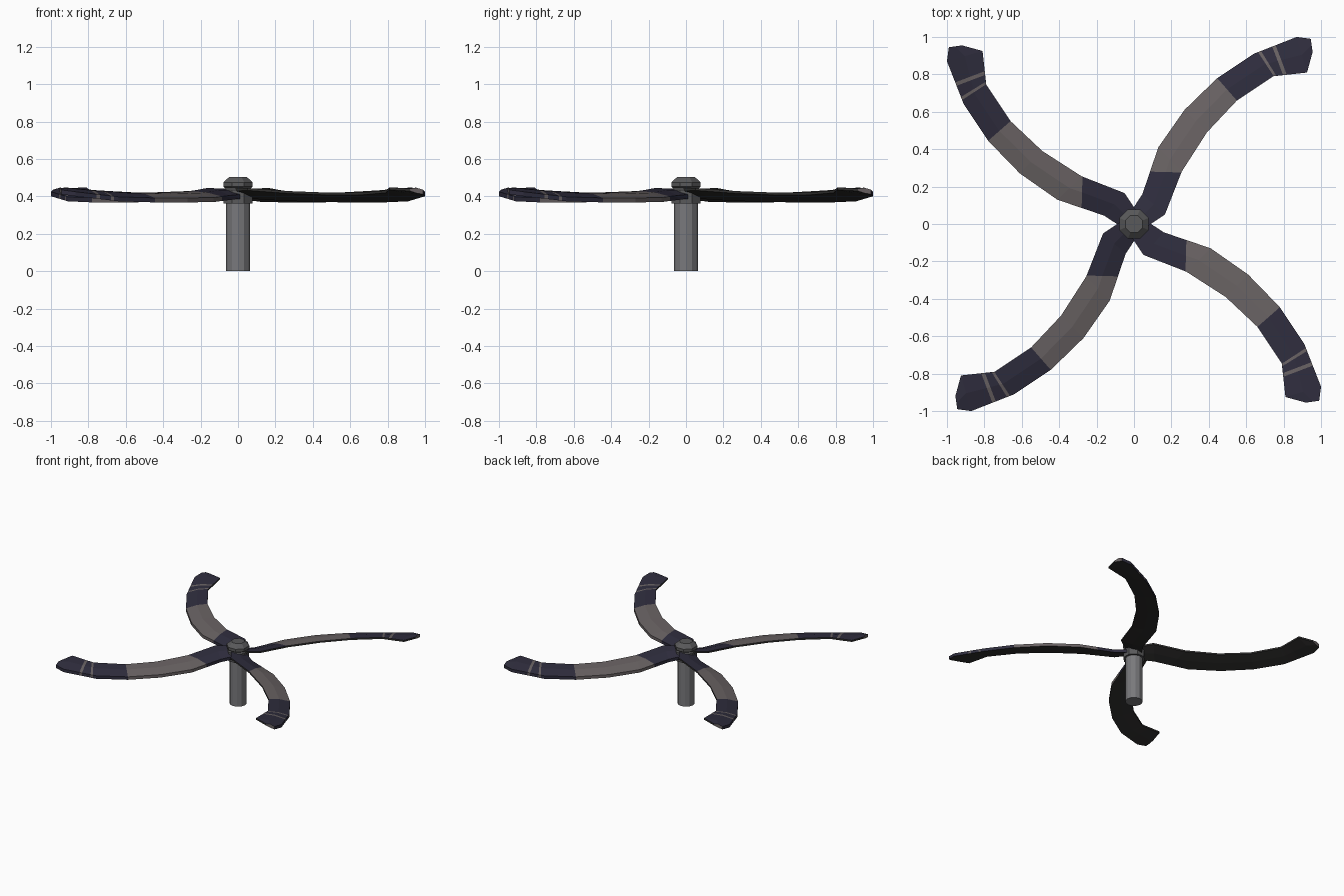
import bpy, bmesh, math
from mathutils import Matrix

if "Cube" in bpy.data.objects:
    bpy.data.objects.remove(bpy.data.objects["Cube"])


def material(name, rgb):
    m = bpy.data.materials.new(name)
    m.diffuse_color = (*rgb, 1)
    m.use_nodes = True
    m.node_tree.nodes["Principled BSDF"].inputs["Base Color"].default_value = m.diffuse_color
    return m


GREY = material("warm_grey", (0.14, 0.122, 0.124))
NAVY = material("dark_navy", (0.028, 0.026, 0.047))
CHAR = material("charcoal", (0.03, 0.029, 0.028))
STEEL = material("shaft_grey", (0.19, 0.19, 0.2))
HUB = material("hub_grey", (0.1, 0.1, 0.103))


def lathe(name, profile, sides, mat, turn=0.0):
    """Flat-sided solid of revolution from (radius, z) points."""
    bm = bmesh.new()
    rings = [[bm.verts.new((r * math.cos(turn + 2 * math.pi * i / sides),
                            r * math.sin(turn + 2 * math.pi * i / sides), z))
              for i in range(sides)] for r, z in profile]
    for a, b in zip(rings, rings[1:]):
        for i in range(sides):
            j = (i + 1) % sides
            bm.faces.new((a[i], a[j], b[j], b[i]))
    bm.faces.new(rings[0][::-1])
    bm.faces.new(rings[-1])
    return finish(name, bm, [mat])


def finish(name, bm, mats):
    bmesh.ops.recalc_face_normals(bm, faces=bm.faces)
    me = bpy.data.meshes.new(name)
    bm.to_mesh(me)
    bm.free()
    for m in mats:
        me.materials.append(m)
    ob = bpy.data.objects.new(name, me)
    bpy.context.collection.objects.link(ob)
    return ob


# shaft and hub
lathe("shaft", [(0.064, 0), (0.064, 0.38)], 12, STEEL)
lathe("hub_collar", [(0.083, 0.362), (0.083, 0.435), (0.07, 0.45)], 8, HUB, math.pi / 8)
lathe("hub_cap", [(0.07, 0.44), (0.085, 0.452), (0.085, 0.475), (0.05, 0.505)], 8, HUB, math.pi / 8)


def mix(p, q, t):
    return tuple(a + (b - a) * t for a, b in zip(p, q))


# blade stations: leading (low) edge, trailing (high) edge, as x, y, top z
lead = [(0.03, 0.04, .415), (0.16, -0.045, .405), (0.41, -0.13, .394), (0.61, -0.27, .392),
        (0.78, -0.445, .392), (0.91, -0.64, .398), (1.0, -0.87, .425), (0.99, -0.945, .435)]
trail = [(-0.04, -0.03, .44), (0.05, -0.165, .445), (0.28, -0.255, .428), (0.49, -0.39, .42),
         (0.66, -0.55, .421), (0.79, -0.745, .432), (0.81, -0.925, .448), (0.92, -0.955, .442)]

# split the straight runs where the colour changes: (segment, t lead, t trail)
pairs = [(lead[0], trail[0]), (lead[1], trail[1])]
pairs.append((mix(lead[1], lead[2], 0.48), mix(trail[1], trail[2], 0.98)))
pairs += list(zip(lead[2:6], trail[2:6]))
for ta, tb in ((0.10, 0.01), (0.17, 0.09), (0.43, 0.29), (0.51, 0.40)):
    pairs.append((mix(lead[5], lead[6], ta), mix(trail[5], trail[6], tb)))
pairs += list(zip(lead[6:], trail[6:]))
colours = [1, 1, 0, 0, 0, 1, 1, 0, 1, 0, 1, 1]   # per segment: grey 0, navy 1


def blade(name, angle):
    bm = bmesh.new()
    rings = []
    for a, b in pairs:
        m = mix(a, b, 0.5)
        pts = [a, (m[0], m[1], m[2] + 0.008), b,
               (b[0], b[1], b[2] - 0.013), (m[0], m[1], m[2] - 0.021), (a[0], a[1], a[2] - 0.024)]
        rings.append([bm.verts.new(p) for p in pts])
    # face strips: top, top, trailing edge, bottom, bottom, leading edge
    for k, (r, s) in enumerate(zip(rings, rings[1:])):
        for i in range(6):
            j = (i + 1) % 6
            f = bm.faces.new((r[i], r[j], s[j], s[i]))
            f.material_index = colours[k] if i in (0, 1, 5) else 2
    for ring in (rings[0], rings[-1]):
        bm.faces.new(ring).material_index = 0
    bmesh.ops.rotate(bm, verts=bm.verts, cent=(0, 0, 0), matrix=Matrix.Rotation(angle, 3, 'Z'))
    finish(name, bm, [GREY, NAVY, CHAR])


# four blades around the hub
for n in range(4):
    blade(f"blade_{n + 1}", n * math.pi / 2)
